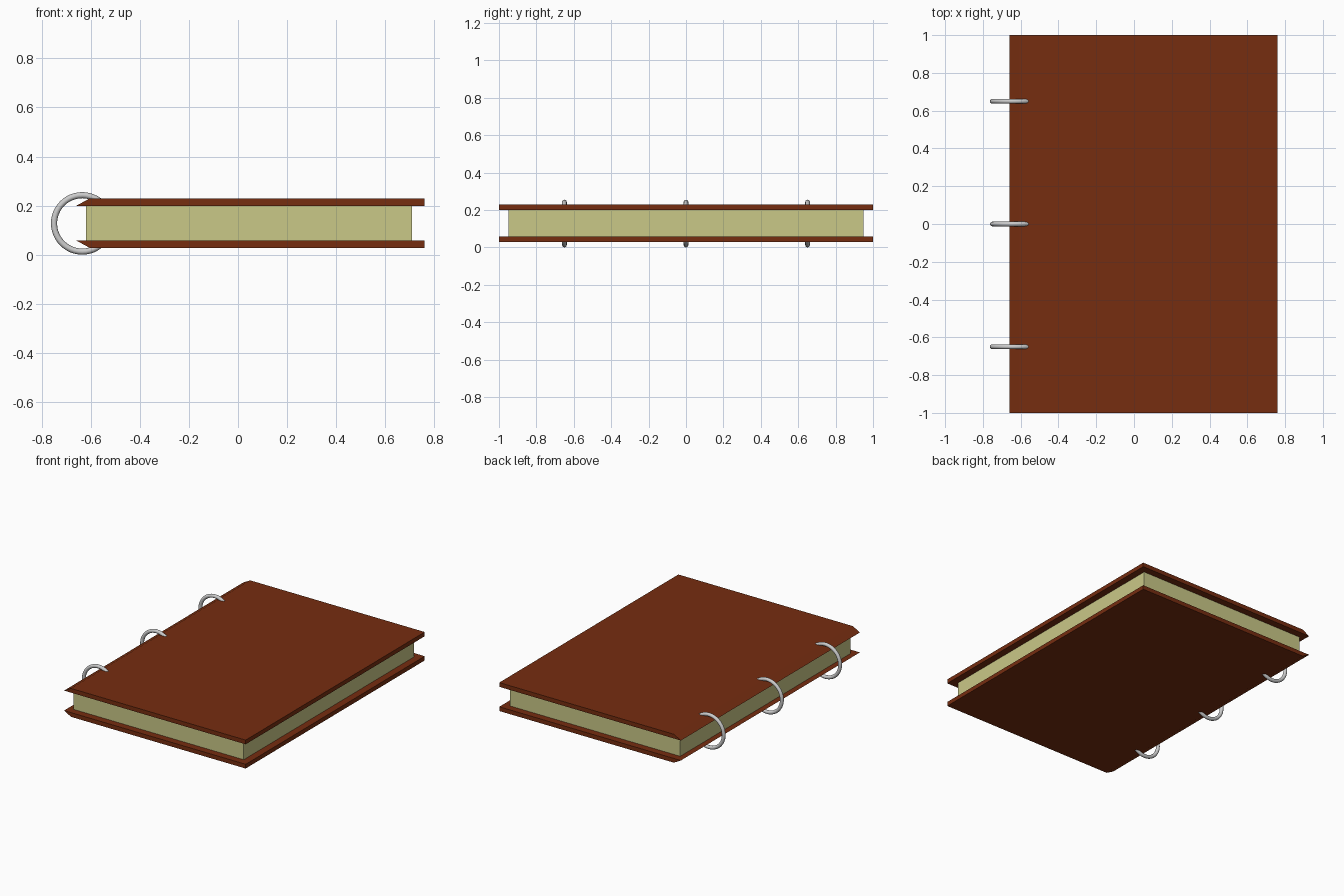
import bpy
import bmesh
import math

cube = bpy.data.objects.get("Cube")
if cube:
    bpy.data.objects.remove(cube, do_unlink=True)


def material(name, colour, metallic=0.0):
    mat = bpy.data.materials.new(name)
    mat.use_nodes = True
    mat.diffuse_color = (*colour, 1)
    shader = mat.node_tree.nodes["Principled BSDF"]
    shader.inputs["Base Color"].default_value = (*colour, 1)
    shader.inputs["Metallic"].default_value = metallic
    shader.inputs["Roughness"].default_value = 0.5
    return mat


brown = material("brown_leather", (0.18, 0.026, 0.005))
cream = material("cream_paper", (0.59, 0.58, 0.245))
steel = material("ring_metal", (0.6, 0.6, 0.6))


def extrude_profile(name, profile, half_depth, mat):
    """Extrude an x-z outline symmetrically along y."""
    mesh = bpy.data.meshes.new(name)
    bm = bmesh.new()
    face = bm.faces.new([bm.verts.new((x, -half_depth, z)) for x, z in profile])
    result = bmesh.ops.extrude_face_region(bm, geom=[face])
    verts = [v for v in result["geom"] if isinstance(v, bmesh.types.BMVert)]
    bmesh.ops.translate(bm, verts=verts, vec=(0, 2 * half_depth, 0))
    bmesh.ops.recalc_face_normals(bm, faces=bm.faces)
    bm.to_mesh(mesh)
    bm.free()
    mesh.materials.append(mat)
    obj = bpy.data.objects.new(name, mesh)
    bpy.context.collection.objects.link(obj)
    return obj


# Covers: the spine edge slopes outward to a tip on the paper side
for name, inner, outer in (("top_cover", 0.199, 0.229), ("bottom_cover", 0.058, 0.028)):
    outline = [(-0.66, inner), (0.76, inner), (0.76, outer), (-0.605, outer)]
    extrude_profile(name, outline, 1.0, brown)

# Paper block
left, right, low, high = -0.62, 0.71, 0.058, 0.199
extrude_profile("pages", [(left, low), (right, low), (right, high), (left, high)], 0.95, cream)

# Binder rings through both covers
for name, y in (("front_ring", -0.65), ("middle_ring", 0), ("back_ring", 0.65)):
    bpy.ops.mesh.primitive_torus_add(
        major_radius=0.115, minor_radius=0.0125, major_segments=48, minor_segments=12,
        location=(-0.635, y, 0.1275), rotation=(math.pi / 2, 0, 0))
    ring = bpy.context.object
    ring.name = name
    ring.data.materials.append(steel)
    bpy.ops.object.shade_smooth()
